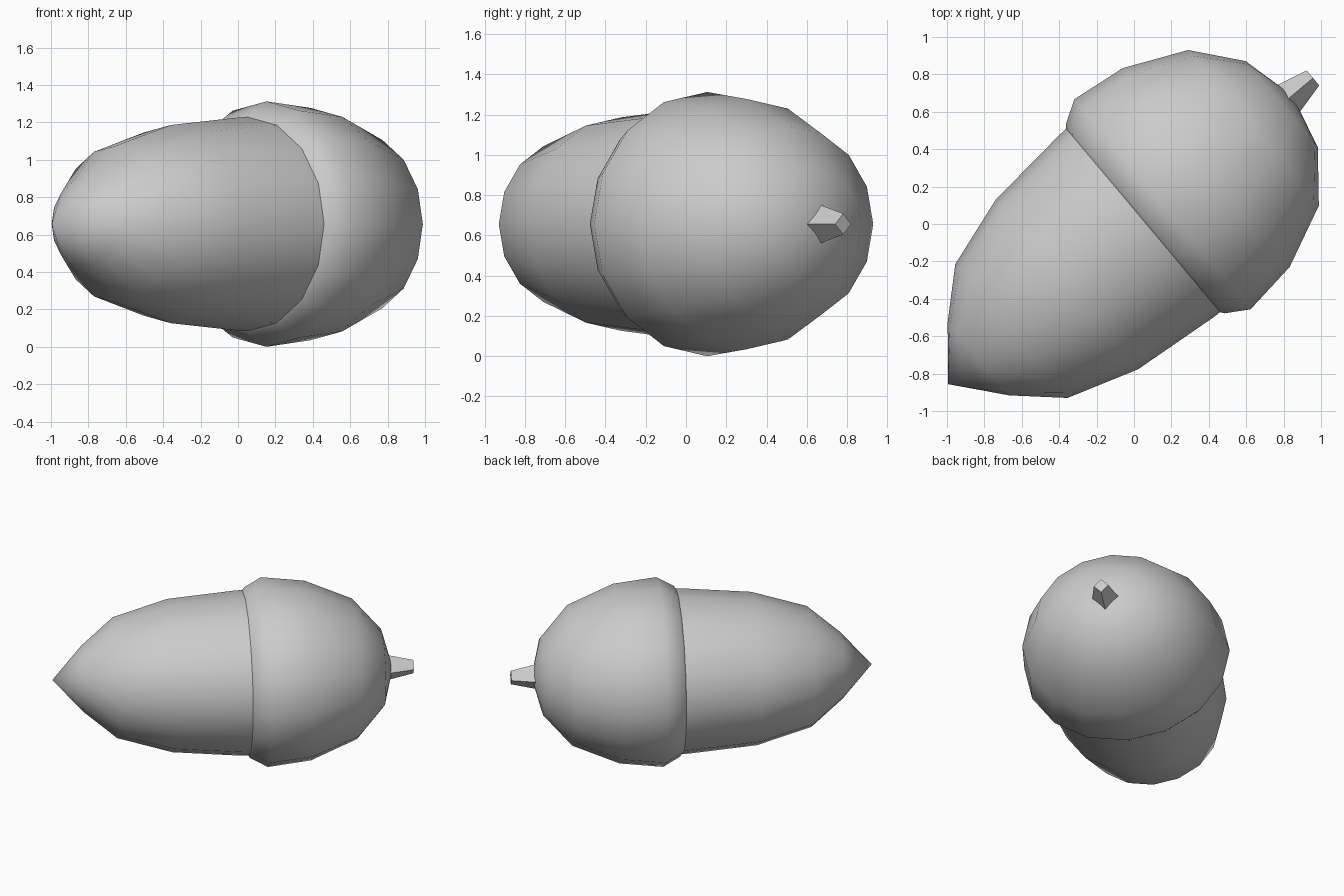
import bpy, bmesh, math

if "Cube" in bpy.data.objects:
    bpy.data.objects.remove(bpy.data.objects["Cube"])

CENTRE = (0.011, -0.013, 0.656)
TURN = math.radians(40)      # acorn lies on its side, turned in plan


def lathe(name, profile, sides, squash=1.0, smooth=True):
    """Revolve (distance along axis, radius) points around the acorn's axis."""
    bm = bmesh.new()
    rings = []
    for s, r in profile:
        if r == 0:
            rings.append([bm.verts.new((s, 0, 0))] * sides)
        else:
            angles = [2 * math.pi * i / sides for i in range(sides)]
            rings.append([bm.verts.new((s, r * math.cos(a), r * math.sin(a) * squash))
                          for a in angles])
    for a, b in zip(rings, rings[1:]):
        for i in range(sides):
            j = (i + 1) % sides
            quad = list(dict.fromkeys((a[i], a[j], b[j], b[i])))
            bm.faces.new(quad).smooth = smooth
    bmesh.ops.recalc_face_normals(bm, faces=bm.faces)
    mesh = bpy.data.meshes.new(name)
    bm.to_mesh(mesh)
    bm.free()
    obj = bpy.data.objects.new(name, mesh)
    obj.location = CENTRE
    obj.rotation_euler = (0, 0, TURN)
    bpy.context.collection.objects.link(obj)
    return obj


# Pointed nut
lathe("nut", [(-1.312, 0), (-1.10, 0.256), (-0.87, 0.467), (-0.483, 0.592),
              (0.0, 0.638), (0.05, 0.64)], 16, 0.895)

# Domed cap with a flared rim meeting the nut
lathe("cap", [(0.05, 0.64), (0.064, 0.66), (0.184, 0.733), (0.49, 0.694),
              (0.82, 0.543), (1.017, 0.30), (1.09, 0)], 16, 0.895)

# Four-sided tapered stem
lathe("stem", [(1.04, 0.10), (1.235, 0.052), (1.235, 0)], 4, smooth=False)
